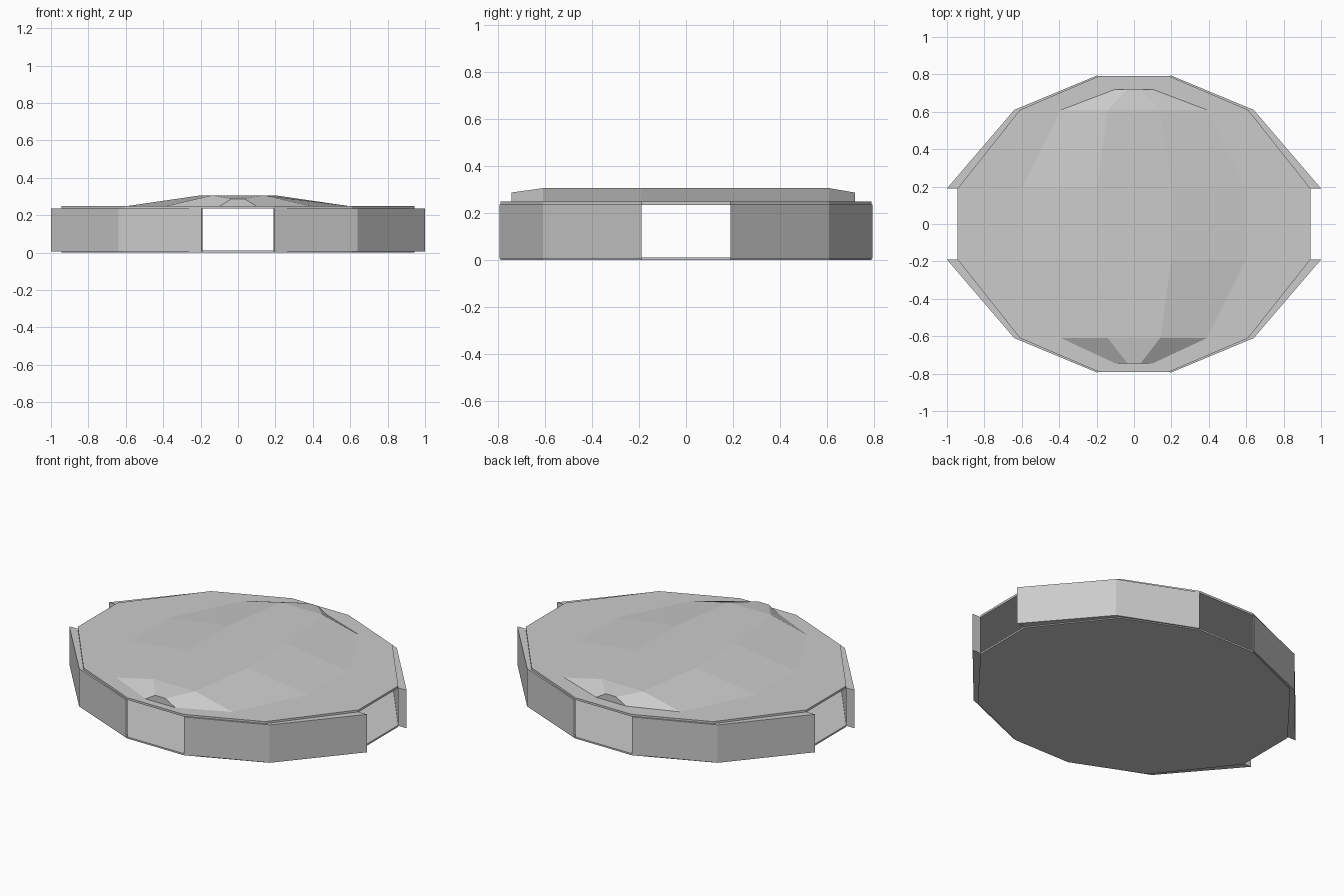
import bpy, bmesh

if "Cube" in bpy.data.objects:
    bpy.data.objects.remove(bpy.data.objects["Cube"])

OUTER = [(1.0, 0.19), (0.64, 0.61), (0.195, 0.795)]
INNER = [(0.943, 0.19), (0.61, 0.61), (0.19, 0.79)]


def finish(name, bm):
    bmesh.ops.recalc_face_normals(bm, faces=bm.faces)
    me = bpy.data.meshes.new(name)
    bm.to_mesh(me)
    bm.free()
    ob = bpy.data.objects.new(name, me)
    bpy.context.collection.objects.link(ob)
    return ob


def prism(name, pts, z0, z1):
    bm = bmesh.new()
    low = [bm.verts.new((x, y, z0)) for x, y in pts]
    high = [bm.verts.new((x, y, z1)) for x, y in pts]
    n = len(pts)
    bm.faces.new(low[::-1])
    bm.faces.new(high)
    for i in range(n):
        j = (i + 1) % n
        bm.faces.new((low[i], low[j], high[j], high[i]))
    return finish(name, bm)


def ring(q):
    """Mirror a quarter outline into a closed loop."""
    return (q + [(-x, y) for x, y in q[::-1]]
            + [(-x, -y) for x, y in q] + [(x, -y) for x, y in q[::-1]])


# thin floor and roof plates
prism("floor_plate", ring(INNER), 0.0, 0.01)
prism("roof_plate", ring(INNER), 0.235, 0.248)

# four wall sections, leaving an opening on each side
for sx, xn in ((1, "right"), (-1, "left")):
    for sy, yn in ((1, "back"), (-1, "front")):
        pts = [(x * sx, y * sy) for x, y in OUTER + INNER[::-1]]
        prism(f"wall_{yn}_{xn}", pts, 0.006, 0.236)

# raised faceted roof: y, base half width, top half width, top height
SECTIONS = [
    (-0.745, 0.10, 0.035, 0.287),
    (-0.61, 0.39, 0.14, 0.306),
    (-0.19, 0.60, 0.20, 0.306),
    (0.19, 0.60, 0.20, 0.306),
    (0.61, 0.39, 0.14, 0.306),
    (0.72, 0.10, 0.035, 0.287),
]
bm = bmesh.new()
rows = [[bm.verts.new(c) for c in ((-b, y, 0.248), (-t, y, z), (t, y, z), (b, y, 0.248))]
        for y, b, t, z in SECTIONS]
for a, b in zip(rows, rows[1:]):
    for i in range(3):
        bm.faces.new((a[i], a[i + 1], b[i + 1], b[i]))
bm.faces.new(rows[0])
bm.faces.new(rows[-1])
finish("raised_roof", bm)
